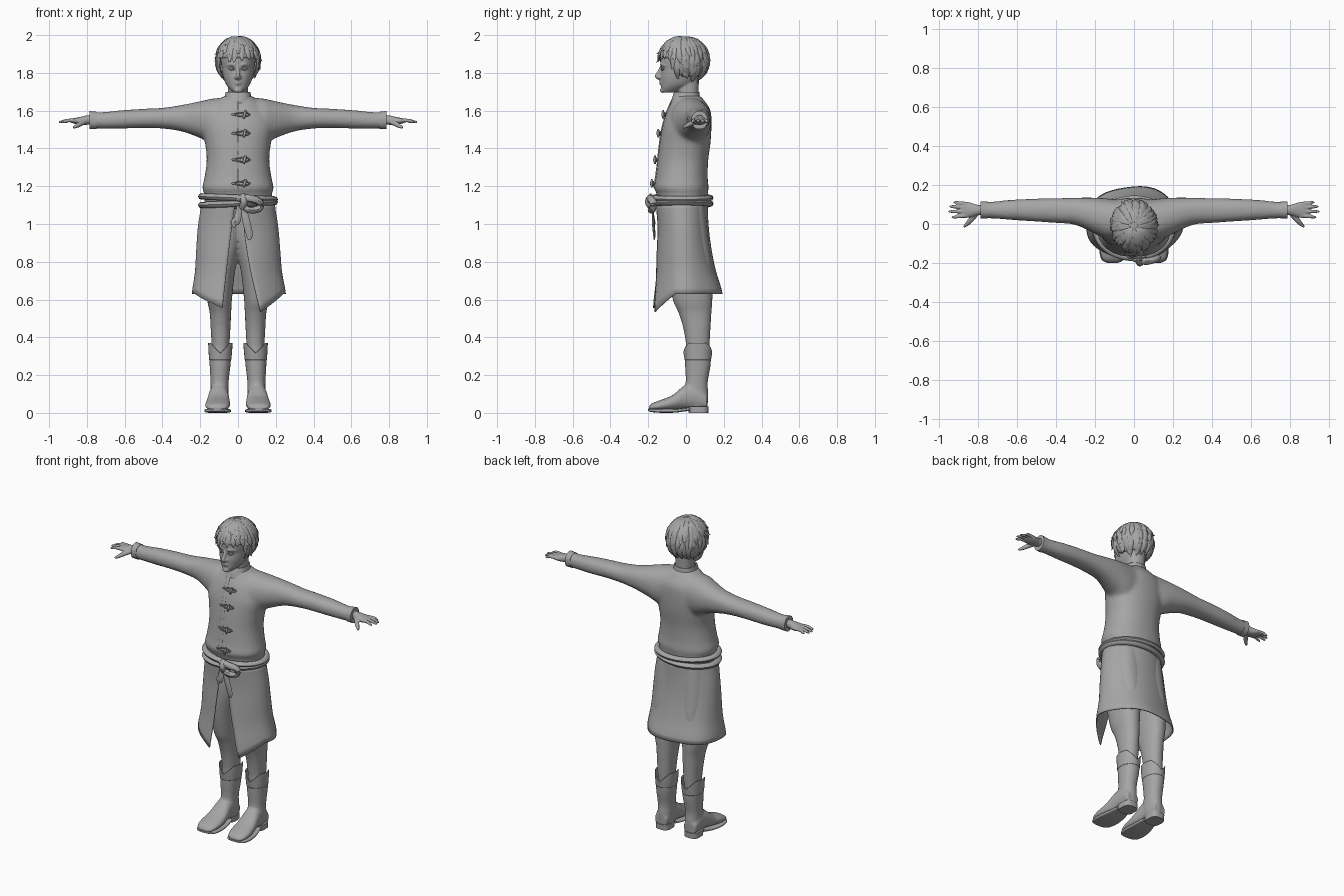
import bpy, bmesh, math, random
from mathutils import Vector, Matrix

cube = bpy.data.objects.get("Cube")
if cube:
    bpy.data.objects.remove(cube)
random.seed(4)
TAU = math.tau
made = []

grey = bpy.data.materials.new("plain_grey")
grey.use_nodes = True
grey.diffuse_color = (.38, .38, .38, 1)
grey.node_tree.nodes["Principled BSDF"].inputs["Base Color"].default_value = grey.diffuse_color


def finish(name, bm, mirror=False, voxel=0, smooth=4, thick=0):
    bmesh.ops.recalc_face_normals(bm, faces=bm.faces)
    mesh = bpy.data.meshes.new(name)
    bm.to_mesh(mesh)
    bm.free()
    mesh.materials.append(grey)
    ob = bpy.data.objects.new(name, mesh)
    bpy.context.collection.objects.link(ob)
    if mirror:
        ob.modifiers.new("mirror", "MIRROR").use_mirror_merge = False
    if thick:
        ob.modifiers.new("thickness", "SOLIDIFY").thickness = thick
    if voxel:
        fuse = ob.modifiers.new("fuse", "REMESH")
        fuse.mode, fuse.voxel_size, fuse.use_smooth_shade = "VOXEL", voxel, True
        relax = ob.modifiers.new("relax", "SMOOTH")
        relax.iterations, relax.factor = smooth, .5
    made.append(ob)
    return ob


def spline(keys, steps=5):
    """Smooth curve through tuples of any length."""
    out = []
    for i in range(len(keys) - 1):
        quad = [keys[max(0, min(len(keys) - 1, i + k))] for k in (-1, 0, 1, 2)]
        for s in range(steps):
            t = s / steps
            out.append([b + t * (c - a + t * (2*a - 5*b + 4*c - d + t * (3*(b - c) + d - a))) / 2
                        for a, b, c, d in zip(*quad)])
    return out + [list(keys[-1])]


def skin(bm, rings, caps=True, closed=True):
    rows = [[bm.verts.new(p) for p in ring] for ring in rings]
    n = len(rows[0])
    for lo, hi in zip(rows, rows[1:]):
        for i in range(n if closed else n - 1):
            j = (i + 1) % n
            bm.faces.new((lo[i], lo[j], hi[j], hi[i]))
    if caps:
        bm.faces.new(rows[0])
        bm.faces.new(rows[-1])


def loft(bm, keys, axis="z", n=32, power=2.2, steps=5, caps=True):
    """Keys hold position, then low and high extents on the two other axes."""
    rings = []
    for t, a0, a1, b0, b1 in spline(keys, steps):
        ring = []
        for i in range(n):
            c, s = math.cos(TAU * i / n), math.sin(TAU * i / n)
            c, s = (math.copysign(abs(v) ** (2 / power), v) for v in (c, s))
            a, b = (a0 + a1 + (a1 - a0) * c) / 2, (b0 + b1 + (b1 - b0) * s) / 2
            ring.append({"x": (t, a, b), "y": (a, t, b), "z": (a, b, t)}[axis])
        rings.append(ring)
    skin(bm, rings, caps)


def sym(keys):
    return [(z, -w, w, y0, y1) for z, w, y0, y1 in keys]


def tube(bm, keys, n=8, flat=1, up=(0, 0, 1), steps=4):
    """Tapered tube through (x, y, z, radius) keys, squashed along up."""
    path = spline(keys, steps)
    pts = [Vector(p[:3]) for p in path]
    rings = []
    for i, p in enumerate(pts):
        way = (pts[min(i + 1, len(pts) - 1)] - pts[max(i - 1, 0)]).normalized()
        side = way.cross(Vector(up)).normalized()
        top = side.cross(way)
        r = path[i][3]
        rings.append([p + side * r * math.cos(TAU * k / n) + top * r * flat * math.sin(TAU * k / n)
                      for k in range(n)])
    skin(bm, rings)


def ball(bm, centre, size):
    bmesh.ops.create_uvsphere(bm, u_segments=20, v_segments=14, radius=1,
                              matrix=Matrix.Translation(centre) @ Matrix.Diagonal((*size, 1)))


# Coat body and sleeves, fused together
torso = sym([(1.08, .18, -.15, .11), (1.16, .18, -.155, .115), (1.19, .19, -.17, .12),
             (1.25, .177, -.16, .115), (1.34, .166, -.15, .118), (1.43, .175, -.14, .13),
             (1.52, .19, -.125, .135), (1.6, .16, -.1, .13), (1.65, .11, -.075, .1), (1.68, .07, -.065, .075)])
bm = bmesh.new()
loft(bm, torso)
loft(bm, [(.05, -.06, .12, 1.44, 1.67), (.13, -.08, .13, 1.42, 1.665), (.2, -.05, .135, 1.455, 1.65),
          (.3, -.005, .135, 1.49, 1.63), (.4, .005, .132, 1.505, 1.615), (.5, .012, .13, 1.508, 1.61),
          (.62, .02, .125, 1.505, 1.602), (.72, .028, .115, 1.505, 1.592), (.78, .03, .112, 1.506, 1.595)], "x")
finish("coat", bm, mirror=True, voxel=.01, smooth=10)

bm = bmesh.new()
loft(bm, [(.75, .027, .115, 1.503, 1.594), (.785, .028, .115, 1.502, 1.598)], "x")
finish("sleeve_cuffs", bm, mirror=True)

bm = bmesh.new()
loft(bm, sym([(1.64, .09, -.08, .09), (1.67, .072, -.073, .075), (1.7, .066, -.062, .07)]), caps=False)
finish("collar", bm, thick=.008)


def front(z):
    return min(spline(torso, 12), key=lambda k: abs(k[0] - z))[3]


# Front placket and toggle fastenings
bm = bmesh.new()
tube(bm, [(-.012, front(z) + .002, z, .012) for z in (1.19, 1.3, 1.4, 1.5, 1.6, 1.67)], flat=.4, up=(0, -1, 0))
finish("placket", bm)
bm = bmesh.new()
for z in (1.58, 1.48, 1.34, 1.215):
    y = front(z) - .006
    for dz in (-.009, .009):
        tube(bm, [(-.03, y, z, .003), (.01, y - .004, z + dz, .004),
                  (.045, y, z + dz, .004), (.065, y + .004, z, .003)])
    tube(bm, [(.03, y - .008, z - .022, .004), (.035, y - .01, z, .008), (.04, y - .008, z + .022, .004)],
         up=(0, 1, 0))
    ball(bm, (-.024, y, z), (.01, .005, .006))
finish("toggles", bm)

# Split skirt of the coat with pointed front corners
bm = bmesh.new()
rows, cols = 16, 64
shape = spline([(.195, -.16, .115), (.212, -.152, .12), (.222, -.158, .135), (.23, -.168, .16), (.248, -.19, .195)], 4)
rings = []
for r in range(rows + 1):
    v = r / rows
    w, y0, y1 = shape[r]
    start = math.asin((.025 + .095 * v * v) / w)
    end = TAU - math.asin((.015 + .07 * v) / w)
    ring = []
    for c in range(cols + 1):
        phi = start + (end - start) * c / cols
        edge = min(phi - start, end - phi)
        drop = v * v * max(0, 1 - edge / .75) * (.095 if phi < math.pi else .075)
        fold = 1 + .025 * v * v * math.sin(5 * phi + .6)
        ring.append((w * fold * math.sin(phi),
                     (y0 + y1) / 2 - (y1 - y0) / 2 * fold * math.cos(phi), 1.11 - .48 * v - drop))
    rings.append(ring)
skin(bm, rings, caps=False, closed=False)
finish("coat_skirt", bm, thick=.006)

# Double wrapped belt with knot and hanging ends
bm = bmesh.new()
for z, tilt in ((1.108, .008), (1.138, -.008)):
    tube(bm, [(.192 * math.sin(TAU * i / 40), -.022 - .148 * math.cos(TAU * i / 40),
               z + tilt * math.sin(TAU * i / 40), .02) for i in range(42)], flat=.85, steps=1)
finish("belt", bm)
bm = bmesh.new()
tube(bm, [(0, -.175, 1.135, .018), (.06, -.19, 1.135, .02), (.115, -.175, 1.115, .02),
          (.11, -.175, 1.08, .018), (.06, -.185, 1.075, .018), (.02, -.18, 1.1, .015)])
tube(bm, [(.025, -.175, 1.15, .018), (.03, -.198, 1.12, .02), (.025, -.18, 1.085, .018)], up=(0, 1, 0))
for x0, x1, z in ((.025, .06, .915), (.01, -.02, .98)):
    tube(bm, [(x0, -.175, 1.1, .014), ((x0 + x1) / 2, -.174, 1.02, .02), (x1, -.168, z + .03, .018),
              (x1, -.168, z, .006)], flat=.35, up=(0, 1, 0))
finish("belt_knot", bm)

# Trousers
bm = bmesh.new()
loft(bm, [(.3, .05, .14, 0, .12), (.36, .045, .14, 0, .125), (.45, .04, .145, -.015, .13),
          (.53, .036, .15, -.04, .135), (.6, .032, .163, -.07, .14), (.75, .015, .175, -.1, .14),
          (.92, -.02, .18, -.11, .12), (1.1, -.02, .17, -.1, .1)])
finish("trousers", bm, mirror=True, voxel=.01)

# Boots: fused shaft and foot, pointed cuff, sole and heel
bm = bmesh.new()
loft(bm, [(.03, .055, .14, 0, .115), (.1, .05, .145, -.02, .118), (.16, .05, .145, -.002, .115),
          (.25, .04, .15, -.005, .13), (.32, .034, .153, -.008, .133)])
loft(bm, [(-.198, .08, .14, .015, .03), (-.18, .055, .165, .012, .05), (-.13, .042, .175, .012, .07),
          (-.07, .042, .168, .015, .095), (0, .05, .155, .02, .15), (.06, .055, .15, .02, .15),
          (.112, .06, .145, .02, .1)], "y")
finish("boots", bm, mirror=True, voxel=.007, smooth=6)
bm = bmesh.new()
loft(bm, [(.28, .036, .153, -.008, .133), (.33, .031, .156, -.011, .136), (.37, .029, .158, -.013, .138)], caps=False)
for vert in bm.verts:
    if vert.co.z > .29:
        vert.co.z -= .055 * max(0, 1 - abs(vert.co.x - .094) / .055) * (vert.co.z - .29) / .08
finish("boot_cuffs", bm, mirror=True, thick=.004)
bm = bmesh.new()
loft(bm, [(-.2, .085, .135, .01, .02), (-.18, .05, .168, .004, .022), (-.12, .038, .178, 0, .022),
          (-.05, .042, .168, .002, .022), (.02, .055, .15, .012, .03)], "y", power=4)
loft(bm, [(0, .055, .15, .015, .118), (.035, .055, .15, .01, .12)], power=3)
finish("boot_soles", bm, mirror=True)

# Hands
bm = bmesh.new()
loft(bm, [(.75, .05, .095, 1.53, 1.578), (.8, .045, .098, 1.525, 1.575), (.84, .034, .11, 1.525, 1.566),
          (.87, .034, .113, 1.532, 1.56), (.885, .04, .108, 1.538, 1.555)], "x", n=20)
for y, spread, tip in ((.043, -.008, .935), (.064, 0, .95), (.085, .004, .945), (.103, .008, .925)):
    tube(bm, [(.85, y, 1.547, .011), (.9, y + spread / 2, 1.548, .01), (tip - .015, y + spread, 1.541, .008),
              (tip, y + spread, 1.538, .005)])
tube(bm, [(.8, .06, 1.545, .014), (.835, .022, 1.53, .014), (.855, 0, 1.518, .011), (.872, -.015, 1.51, .006)])
finish("hands", bm, mirror=True, voxel=.004, smooth=3)

# Head and neck with facial features
bm = bmesh.new()
loft(bm, sym([(1.62, .06, -.05, .065), (1.68, .054, -.045, .065), (1.78, .056, -.05, .07)]))
loft(bm, sym([(1.695, .024, -.122, -.06), (1.715, .045, -.131, -.01), (1.74, .064, -.132, .04),
              (1.78, .079, -.134, .075), (1.82, .085, -.131, .09), (1.87, .09, -.137, .1),
              (1.93, .085, -.12, .09), (1.975, .05, -.07, .05)]))
tube(bm, [(0, -.128, 1.835, .01), (0, -.143, 1.8, .011), (0, -.154, 1.782, .012), (0, -.135, 1.77, .011)], up=(1, 0, 0))
ball(bm, (0, -.124, 1.708), (.022, .014, .014))
for z in (1.743, 1.752):
    tube(bm, [(-.026, -.122, z, .003), (0, -.136, z, .006), (.026, -.122, z, .003)])
for s in (-1, 1):
    tube(bm, [(s * .014, -.132, 1.84, .006), (s * .035, -.128, 1.846, .008), (s * .06, -.108, 1.838, .005)])
    ball(bm, (s * .012, -.139, 1.776), (.009, .011, .007))
    ball(bm, (s * .088, 0, 1.81), (.012, .022, .034))
finish("head", bm, voxel=.005, smooth=3)
bm = bmesh.new()
ball(bm, (.033, -.118, 1.822), (.015, .012, .009))
for z in (1.829, 1.814):
    tube(bm, [(.016, -.128, 1.82, .002), (.033, -.13, z, .003), (.052, -.117, 1.821, .002)])
finish("eyes", bm, mirror=True)

# Hair: trimmed cap with layered tapering locks
centre = Vector((0, -.012, 1.868))
size = Vector((.113, .13, .124))


def hairline(phi):
    back = min(1, max(0, (abs(phi) - .95) / .4))
    return math.radians(88 + 50 * back)


def scalp(phi, polar, lift=1):
    way = Vector((math.sin(polar) * math.sin(phi), -math.sin(polar) * math.cos(phi), math.cos(polar)))
    return centre + way * size * lift


bm = bmesh.new()
bmesh.ops.create_uvsphere(bm, u_segments=48, v_segments=32, radius=1)
trim = [v for v in bm.verts if math.acos(max(-1, min(1, v.co.z))) > hairline(math.atan2(v.co.x, -v.co.y))]
bmesh.ops.delete(bm, geom=trim, context="VERTS")
for v in bm.verts:
    v.co = centre + v.co * size
finish("hair_cap", bm, thick=.008)
bm = bmesh.new()
for layer, reach in enumerate((.62, .85, 1.04)):
    for i in range(26):
        phi = TAU * (i + layer / 3) / 26 - math.pi + random.uniform(-.08, .08)
        last = hairline(phi) * (reach + random.uniform(-.06, .06))
        swirl = random.uniform(-.25, .25)
        flick = random.uniform(1.03, 1.16)
        keys = []
        for f, r, lift in ((.12, .006, 1), (.4, .016, 1.01), (.75, .017, 1.02), (.92, .01, 1.04), (1, .001, flick)):
            keys.append((*scalp(phi + swirl * f * f, last * f, lift), r))
        tube(bm, keys, n=6, flat=.5, up=scalp(phi, last / 2) - centre, steps=3)
finish("hair_locks", bm)

# Smooth shading with crisp edges
bpy.ops.object.select_all(action="DESELECT")
for ob in made:
    ob.select_set(True)
bpy.context.view_layer.objects.active = made[0]
bpy.ops.object.shade_smooth_by_angle(angle=math.radians(45))
